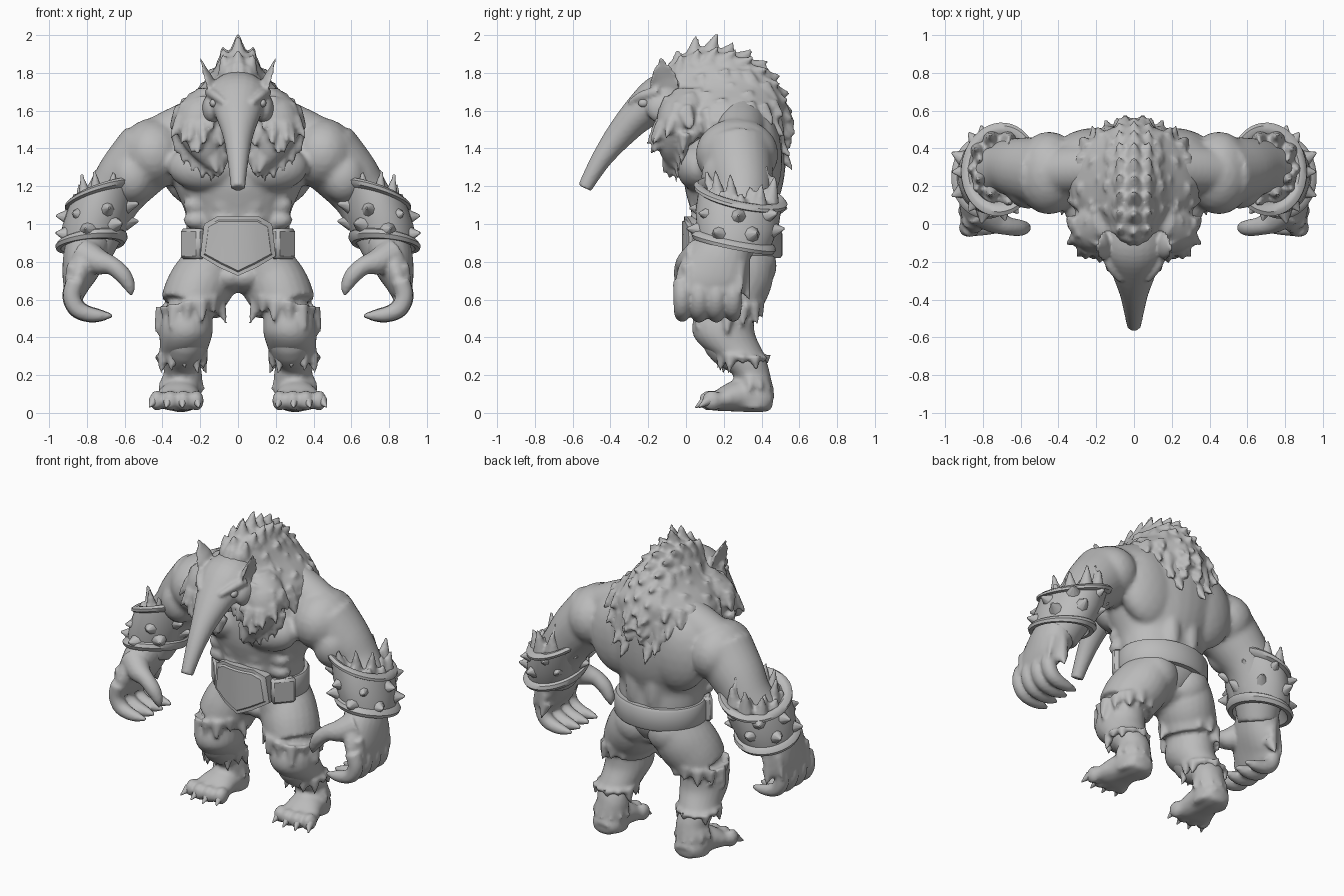
import bpy, bmesh, random
from math import sin, cos, pi, radians
from mathutils import Vector, Matrix

random.seed(4)
if "Cube" in bpy.data.objects:
    bpy.data.objects.remove(bpy.data.objects["Cube"])

X, Y, Z = Vector((1, 0, 0)), Vector((0, 1, 0)), Vector((0, 0, 1))
clay = bpy.data.materials.new("clay_grey")
clay.use_nodes = True
clay.diffuse_color = (.5, .5, .5, 1)
clay.node_tree.nodes["Principled BSDF"].inputs["Base Color"].default_value = (.5, .5, .5, 1)


def spline(pts, k):
    """Smooth curve through (x, y, z, radius a, radius b) stations."""
    P = [Vector(p if len(p) == 5 else (*p, p[3])) for p in pts]
    out = []
    for i in range(len(P) - 1):
        a, b, c, d = P[max(i - 1, 0)], P[i], P[i + 1], P[min(i + 2, len(P) - 1)]
        for j in range(k):
            t = j / k
            out.append(b + (c - a) * (t / 2) + (a * 2 - b * 5 + c * 4 - d) * (t * t / 2)
                       + (b * 3 - a - c * 3 + d) * (t ** 3 / 2))
    return out + [P[-1]]


def tube(bm, pts, ref=X, n=24, k=4, axis=None, dent=False):
    """Closed loft of ellipses; radius a runs along ref, axis(centre) fixes the ring tilt."""
    P = spline(pts, k)
    rings = []
    for i, p in enumerate(P):
        c = Vector(p[:3])
        t = axis(c) if axis else Vector((P[min(i + 1, len(P) - 1)] - P[max(i - 1, 0)])[:3])
        t = t.normalized()
        u = (ref - t * ref.dot(t)).normalized()
        v = t.cross(u)
        ring = []
        for s in range(n):
            x, y = cos(2 * pi * s / n), sin(2 * pi * s / n)
            if dent and x > 0:
                x *= -.35
            ring.append(bm.verts.new(c + u * x * max(p[3], .002) + v * y * max(p[4], .002)))
        rings.append(ring)
    for a, b in zip(rings, rings[1:]):
        for s in range(n):
            bm.faces.new((a[s], a[(s + 1) % n], b[(s + 1) % n], b[s]))
    bm.faces.new(rings[0][::-1])
    bm.faces.new(rings[-1])


def upright(c):
    return Z


def blob(bm, c, r):
    bmesh.ops.create_icosphere(bm, subdivisions=3, radius=1,
                               matrix=Matrix.Translation(c) @ Matrix.Diagonal((*r, 1)))


def spike(bm, p, d, r, l, seg=8):
    d = Vector(d).normalized()
    m = Matrix.Translation(Vector(p) + d * l / 2) @ d.to_track_quat('Z', 'Y').to_matrix().to_4x4()
    bmesh.ops.create_cone(bm, cap_ends=True, segments=seg, radius1=r, radius2=r * .12, depth=l, matrix=m)


def spike_ring(bm, c, rx, ry, n, out, lift, r, l, phase=0, jitter=0, slope=0):
    """Spikes round an ellipse; slope drops the ring towards +x."""
    for i in range(n):
        a = 2 * pi * (i + phase) / n
        d = Vector((cos(a), sin(a), 0))
        w = 1 + random.uniform(-jitter, jitter)
        spike(bm, Vector(c) + Vector((d.x * rx, d.y * ry, -slope * d.x * rx)), d * out + Z * lift, r, l * w)


def finish(name, bm, voxel=0, mirror=True, smooth=2):
    bmesh.ops.recalc_face_normals(bm, faces=bm.faces[:])
    me = bpy.data.meshes.new(name)
    bm.to_mesh(me)
    bm.free()
    ob = bpy.data.objects.new(name, me)
    bpy.context.collection.objects.link(ob)
    me.materials.append(clay)
    if not voxel:
        bpy.ops.object.select_all(action='DESELECT')
        ob.select_set(True)
        bpy.context.view_layer.objects.active = ob
        bpy.ops.object.shade_smooth_by_angle(angle=radians(40))
    if mirror:
        ob.modifiers.new("Mirror", 'MIRROR').use_mirror_merge = False
    if voxel:
        rm = ob.modifiers.new("Remesh", 'REMESH')
        rm.mode, rm.voxel_size, rm.use_smooth_shade = 'VOXEL', voxel, True
        sm = ob.modifiers.new("Smooth", 'SMOOTH')
        sm.factor, sm.iterations = .5, smooth
    return ob


# Torso, arms and lower legs blended into one skin
b = bmesh.new()
tube(b, [(0, .27, .7, .14, .13), (0, .27, .8, .24, .2), (0, .26, .95, .27, .21), (0, .25, 1.06, .28, .22),
         (0, .25, 1.2, .34, .26), (0, .26, 1.35, .39, .27), (0, .28, 1.5, .38, .25),
         (0, .28, 1.62, .28, .2), (0, .28, 1.7, .15, .12)], n=32)
blob(b, (.17, .07, 1.3), (.2, .12, .13))
blob(b, (.2, .38, 1.34), (.22, .13, .26))
blob(b, (.07, .4, 1.1), (.07, .09, .26))
for z in (1.02, 1.1, 1.18):
    blob(b, (.07, .06, z), (.07, .04, .05))
    blob(b, (.22, .13, z), (.07, .06, .05))
tube(b, [(.1, .3, 1.6, .12), (.3, .29, 1.5, .13), (.46, .28, 1.43, .12)], ref=Y)
blob(b, (.45, .27, 1.37), (.18, .22, .19))
tube(b, [(.46, .27, 1.38, .19), (.58, .29, 1.25, .17), (.66, .3, 1.14, .15),
         (.74, .27, 1, .15), (.79, .22, .84, .12)], ref=Y)
blob(b, (.56, .2, 1.25), (.12, .12, .14))
tube(b, [(.27, .2, .5, .12, .14), (.28, .23, .38, .12, .14), (.3, .32, .27, .1, .1), (.29, .35, .2, .1, .095),
         (.3, .36, .1, .1, .1), (.3, .36, .02, .11, .1)])
tube(b, [(.3, .45, .05, .07, .05), (.3, .4, .07, .1, .07), (.31, .28, .09, .11, .085),
         (.325, .17, .06, .13, .055), (.33, .13, .04, .11, .03)])
for i in range(4):
    blob(b, (.22 + .07 * i, .14 - .02 * sin(i), .065), (.04, .055, .055))
for i in range(7):
    a = i * pi / 6
    spike(b, (.3 + .08 * cos(a), .34 + .08 * sin(a), .17), (cos(a), sin(a), -1), .035, .07)
for v in b.verts:
    v.co.z = max(v.co.z, 0)
finish("body", b, .016, smooth=4)

# Toe claws
b = bmesh.new()
for i in range(4):
    spike(b, (.22 + .075 * i, .12 - .02 * sin(i), .065), (.25 * (i - 1), -1, -.7), .028, .065, 12)
finish("toe_claws", b)

# Head with long snout, brows and cheeks
b = bmesh.new()
tube(b, [(0, .04, 1.68, .12, .1), (0, -.05, 1.69, .15, .12), (0, -.14, 1.66, .16, .125),
         (0, -.25, 1.58, .12, .095), (0, -.36, 1.46, .078, .073), (0, -.45, 1.34, .056, .054),
         (0, -.515, 1.23, .042, .042), (0, -.535, 1.19, .038, .038)])
tube(b, [(.07, -.3, 1.64, .015), (.12, -.23, 1.68, .025), (.15, -.14, 1.7, .03)], ref=Z)
blob(b, (.14, -.12, 1.61), (.05, .09, .08))
tube(b, [(.13, -.09, 1.62, .03, .05), (.16, -.11, 1.69, .05, .075), (.18, -.115, 1.76, .05, .075),
         (.195, -.125, 1.82, .03, .05), (.205, -.13, 1.88, .008, .01)], dent=True)
finish("head", b, .011)

# Eyes
b = bmesh.new()
blob(b, (.13, -.225, 1.64), (.02, .028, .022))
finish("eyes", b)

# Shaggy mane: mass, back pad, chest beard, collar, scattered tufts and a crest
b = bmesh.new()
tube(b, [(0, .22, 1.42, .26, .29), (0, .22, 1.5, .33, .31), (0, .22, 1.58, .34, .31), (0, .22, 1.65, .29, .31),
         (0, .2, 1.73, .2, .29), (0, .16, 1.82, .13, .25), (0, .13, 1.88, .07, .18), (0, .11, 1.91, .02, .08)],
     axis=upright)
blob(b, (0, .44, 1.45), (.2, .09, .16))
tube(b, [(.16, .02, 1.72, .05, .06), (.19, -.01, 1.63, .12, .12), (.2, -.05, 1.5, .13, .11),
         (.18, -.07, 1.38, .08, .07), (.15, -.07, 1.3, .02, .02)], axis=upright)
bmesh.ops.recalc_face_normals(b, faces=b.faces[:])
spots = [(f.calc_center_median(), f.normal.copy()) for f in b.faces
         if f.normal.z > -.4 and f.calc_center_median().x > -.02]
for p, nrm in random.sample(spots, 130):
    d = nrm * .6 + Vector((0, -.1 if p.y < -.02 else .3, -1))
    spike(b, p - nrm * .02, d, random.uniform(.035, .05), random.uniform(.09, .13), 6)
spike_ring(b, (0, .21, 1.53), .31, .28, 22, .5, -1, .055, .13, jitter=.4)
for x, z in ((.08, 1.36), (.13, 1.33), (.18, 1.34), (.23, 1.37), (.28, 1.42), (.32, 1.48)):
    spike(b, (x, -.07 + x * .2, z), (.1, -.1, -1), .04, .11, 6)
for x, z in ((.17, 1.66), (.18, 1.58)):
    spike(b, (x, -.02, z), (1, -.2, .1), .04, .08)
for i in range(10):
    a = radians(124 - 14 * i)
    p = Vector((0, .15 + .33 * cos(a), 1.55 + .33 * sin(a)))
    spike(b, p, (0, cos(a) + .5 * sin(a), sin(a) - .5 * cos(a)), .06, .14 if i in (1, 2) else .1)
    spike(b, p + X * .06 - Z * .02, (.3, cos(a) + .8 * sin(a), sin(a) - .8 * cos(a)), .05, .1)
finish("mane", b, .013, smooth=1)

# Ragged shorts and knee wraps
b = bmesh.new()
tube(b, [(.12, .28, .82, .15, .19), (.17, .27, .72, .17, .19), (.22, .24, .64, .17, .185),
         (.25, .22, .56, .165, .18)])
blob(b, (.12, .35, .78), (.14, .13, .14))
blob(b, (.04, .25, .72), (.12, .17, .09))
spike_ring(b, (.25, .22, .58), .14, .155, 13, .4, -1, .05, .1, jitter=.5, slope=.2)
tube(b, [(.25, .22, .6, .11, .14), (.27, .2, .5, .135, .16), (.275, .2, .42, .14, .165),
         (.285, .24, .35, .13, .155), (.3, .31, .28, .12, .12)], axis=upright)
spike_ring(b, (.3, .3, .3), .11, .115, 11, .25, -1, .04, .07, jitter=.5)
finish("ragged_trousers", b, .014)

# Belt
b = bmesh.new()
tube(b, [(0, .265, z, .27 + o, .22 + o) for z, o in
         ((.82, 0), (.82, .015), (.835, .025), (.95, .025), (.965, .015), (.965, 0))], n=48, k=1, axis=upright)
finish("belt", b, mirror=False)

# Belt side pads
b = bmesh.new()
bmesh.ops.create_cube(b, size=1, matrix=Matrix.Translation((.24, .13, .895))
                      @ Matrix.Rotation(radians(48), 4, 'Z') @ Matrix.Diagonal((.15, .06, .16, 1)))
finish("belt_pads", b).modifiers.new("Bevel", 'BEVEL').width = .015

# Pointed belt plate with a raised border, bent round the belly
b = bmesh.new()
half = [(.11, 1.04), (.18, 1), (.2, .83), (.1, .77)]
outline = half + [(0, .725)] + [(-x, z) for x, z in half[::-1]]
f = b.faces.new([b.verts.new((x, 0, z)) for x, z in outline])
geo = bmesh.ops.extrude_face_region(b, geom=[f])["geom"]
top = [g for g in geo if isinstance(g, bmesh.types.BMFace)]
bmesh.ops.translate(b, vec=(0, -.07, 0), verts=top[0].verts)
bmesh.ops.inset_region(b, faces=top, thickness=.02)
bmesh.ops.inset_region(b, faces=top, thickness=.008, depth=-.01)
for x in (-.1, -.05, 0, .05, .1):
    bmesh.ops.bisect_plane(b, geom=b.verts[:] + b.edges[:] + b.faces[:], plane_co=(x, 0, 0), plane_no=X)
for v in b.verts:
    v.co.y += .06 + 1.3 * v.co.x ** 2
finish("belt_plate", b, mirror=False)

# Bracers: hollow cuffs with rolled rims, the upper rim sloping outwards
top_c, low_c = Vector((.71, .29, 1.16)), Vector((.78, .25, .89))


def cuff_axis(c):
    return Vector((-.1, -.2, -1)).lerp(Vector((-.3, -.22, -1)), (c.z - low_c.z) / (top_c.z - low_c.z))


b = bmesh.new()
cuff = []
for t, s in ((.3, .72), (.03, .84), (-.04, .96), (-.05, 1.06), (.01, 1.15), (.08, 1.13), (.12, 1.02), (.5, 1.02),
             (.84, .92), (.87, 1), (.95, 1.04), (1.03, .98), (1.03, .85), (.8, .7)):
    cuff.append((*top_c.lerp(low_c, t), .185 * s, .22 * s))
tube(b, cuff, n=40, k=1, axis=cuff_axis)
finish("bracers", b)

# Bracer studs
b = bmesh.new()
for t, ph in ((.33, 0), (.68, .5)):
    spike_ring(b, top_c.lerp(low_c, t), .165, .2, 7, 1, .1, .045, .065, ph, slope=.2)
finish("bracer_studs", b)

# Fur tufts above the bracers
b = bmesh.new()
spike_ring(b, top_c - Z * .05, .135, .16, 10, .2, 1, .055, .13, jitter=.4, slope=.3)
spike_ring(b, top_c - Z * .05, .1, .12, 8, .15, 1, .055, .14, .5, .4, .3)
finish("arm_fur", b, .013, smooth=1)

# Clawed hands with curled fingers
b = bmesh.new()
tube(b, [(.79, .22, .9, .14, .12), (.82, .17, .8, .17, .11), (.85, .13, .7, .185, .08),
         (.865, .12, .62, .16, .05)], ref=Y)
for i in range(4):
    y, s = -.02 + .09 * i, (.92, 1, 1, .9)[i]
    tube(b, [(.86, y, .7, .05), (.88, y, .62, .052 * s), (.855, y, .555, .05 * s), (.8, y, .525, .045 * s),
             (.73, y, .515, .034 * s), (.66, y, .515, .008)], ref=Y, n=14)
    spike(b, (.87, y + .03, .78), (.35, .1, -1), .04, .15)
tube(b, [(.82, .08, .84, .09), (.74, .02, .8, .07), (.67, -.01, .78, .05), (.61, -.02, .73, .045),
         (.575, -.02, .67, .032), (.565, -.02, .62, .008)], ref=Y, n=14)
for i in range(4):
    spike(b, (.82, .3, .87 - .06 * i), (.1, .4, -1), .045, .1)
finish("hands", b, .012)
